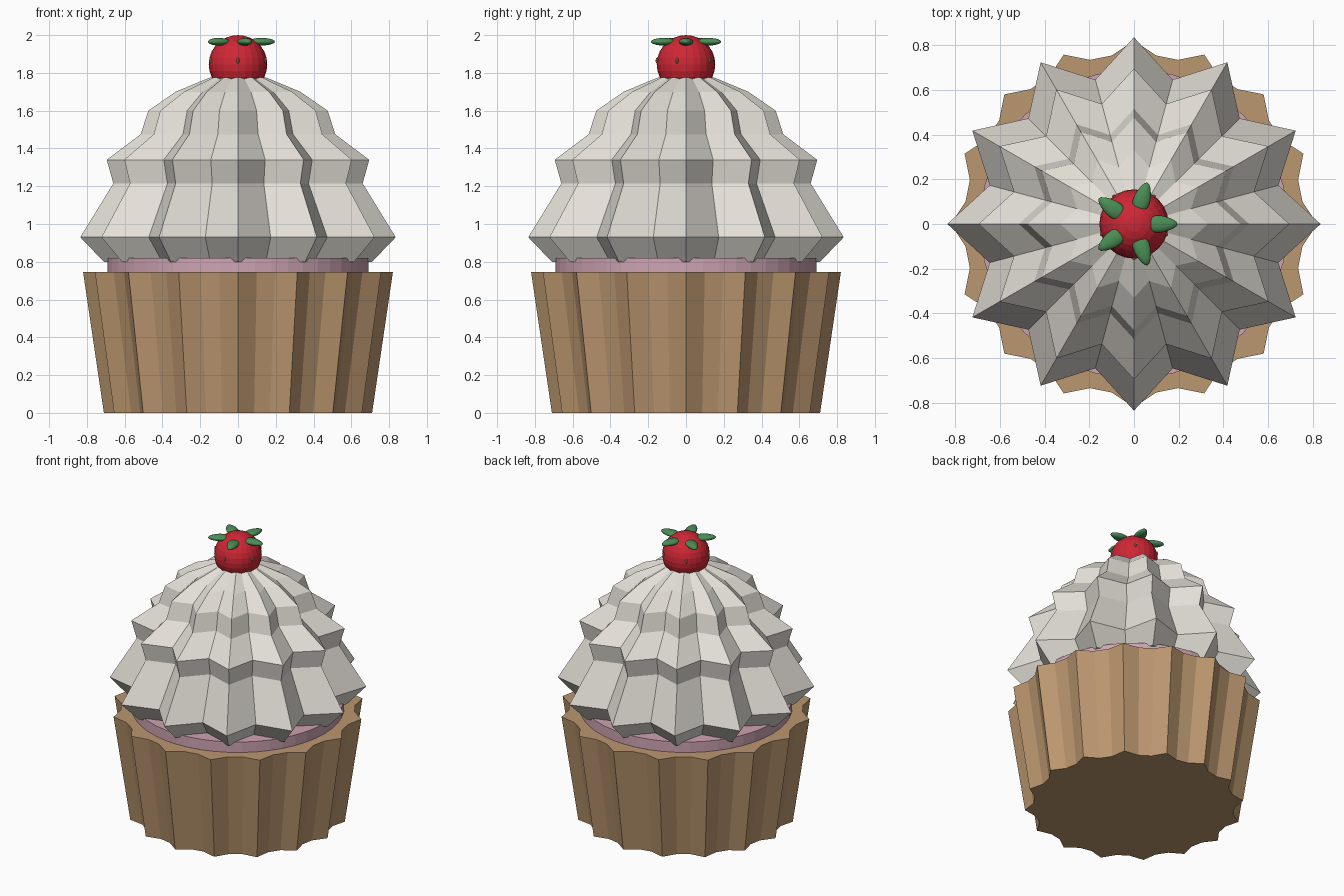
import bpy, bmesh
from math import cos, sin, pi, radians
from mathutils import Matrix

cube = bpy.data.objects.get("Cube")
if cube:
    bpy.data.objects.remove(cube)


def material(name, rgb):
    m = bpy.data.materials.new(name)
    m.use_nodes = True
    m.diffuse_color = (*rgb, 1)
    m.node_tree.nodes["Principled BSDF"].inputs["Base Color"].default_value = (*rgb, 1)
    return m


TAN = material("paper tan", (0.50, 0.31, 0.16))
CREAM = material("frosting cream", (0.78, 0.75, 0.69))
PINK = material("cake pink", (0.62, 0.37, 0.45))
RED = material("berry red", (0.62, 0.02, 0.035))
GREEN = material("leaf green", (0.07, 0.27, 0.09))
GOLD = material("seed gold", (0.50, 0.28, 0.10))


def add_object(name, bm, mat, smooth=False):
    bmesh.ops.recalc_face_normals(bm, faces=bm.faces)
    mesh = bpy.data.meshes.new(name)
    bm.to_mesh(mesh)
    bm.free()
    mesh.materials.append(mat)
    for p in mesh.polygons:
        p.use_smooth = smooth
    obj = bpy.data.objects.new(name, mesh)
    bpy.context.collection.objects.link(obj)
    return obj


def fluted(name, profile, lobes, segments, mat):
    """Stack rings of (mean radius, wave depth, height) and cap both ends."""
    bm = bmesh.new()
    rings = []
    for radius, wave, z in profile:
        ring = []
        for i in range(segments):
            a = 2 * pi * i / segments
            r = radius + wave * cos(lobes * a)
            ring.append(bm.verts.new((r * cos(a), r * sin(a), z)))
        rings.append(ring)
    for low, high in zip(rings, rings[1:]):
        for i in range(segments):
            j = (i + 1) % segments
            bm.faces.new((low[i], low[j], high[j], high[i]))
    bm.faces.new(rings[0][::-1])
    bm.faces.new(rings[-1])
    return add_object(name, bm, mat)


def ellipsoid(name, matrix, mat, u=16, v=10, taper=0.0, smooth=False):
    bm = bmesh.new()
    bmesh.ops.create_uvsphere(bm, u_segments=u, v_segments=v, radius=1)
    for vert in bm.verts:
        vert.co.y *= 1 - taper * vert.co.x
    bm.transform(matrix)
    return add_object(name, bm, mat, smooth)


# Pleated paper cup
fluted("paper_cup", [(0.672, 0.038, 0), (0.78, 0.04, 0.745)], 16, 48, TAN)

# Round cake between cup and frosting
fluted("cake", [(0.69, 0, 0.6), (0.69, 0, 0.82)], 1, 48, PINK)

# Tiered frosting: ridge radius and height, valleys at about 0.8 of the ridge
tiers = [(0.71, 0.80), (0.835, 0.93), (0.66, 1.215), (0.695, 1.34),
         (0.515, 1.475), (0.475, 1.60), (0.33, 1.70), (0.15, 1.775)]
fluted("frosting", [(r * 0.9, r * 0.1, z) for r, z in tiers], 12, 24, CREAM)

# Berry
BERRY_R, BERRY_Z = 0.155, 1.845
ellipsoid("berry", Matrix.Translation((0, 0, BERRY_Z)) @ Matrix.Scale(BERRY_R, 4),
          RED, 24, 14)

# Leaves and seeds, five around the berry
for k in range(5):
    turn = Matrix.Rotation(radians(72 * k), 4, "Z")
    leaf = turn @ Matrix.Translation((0.125, 0, 1.965)) @ Matrix.Diagonal((0.07, 0.037, 0.02, 1))
    ellipsoid(f"leaf_{k + 1}", leaf, GREEN, taper=0.3, smooth=True)
    seed = (Matrix.Rotation(radians(72 * k - 90), 4, "Z")
            @ Matrix.Translation((BERRY_R - 0.002, 0, BERRY_Z + 0.02))
            @ Matrix.Diagonal((0.008, 0.008, 0.016, 1)))
    ellipsoid(f"seed_{k + 1}", seed, GOLD, 8, 6)
